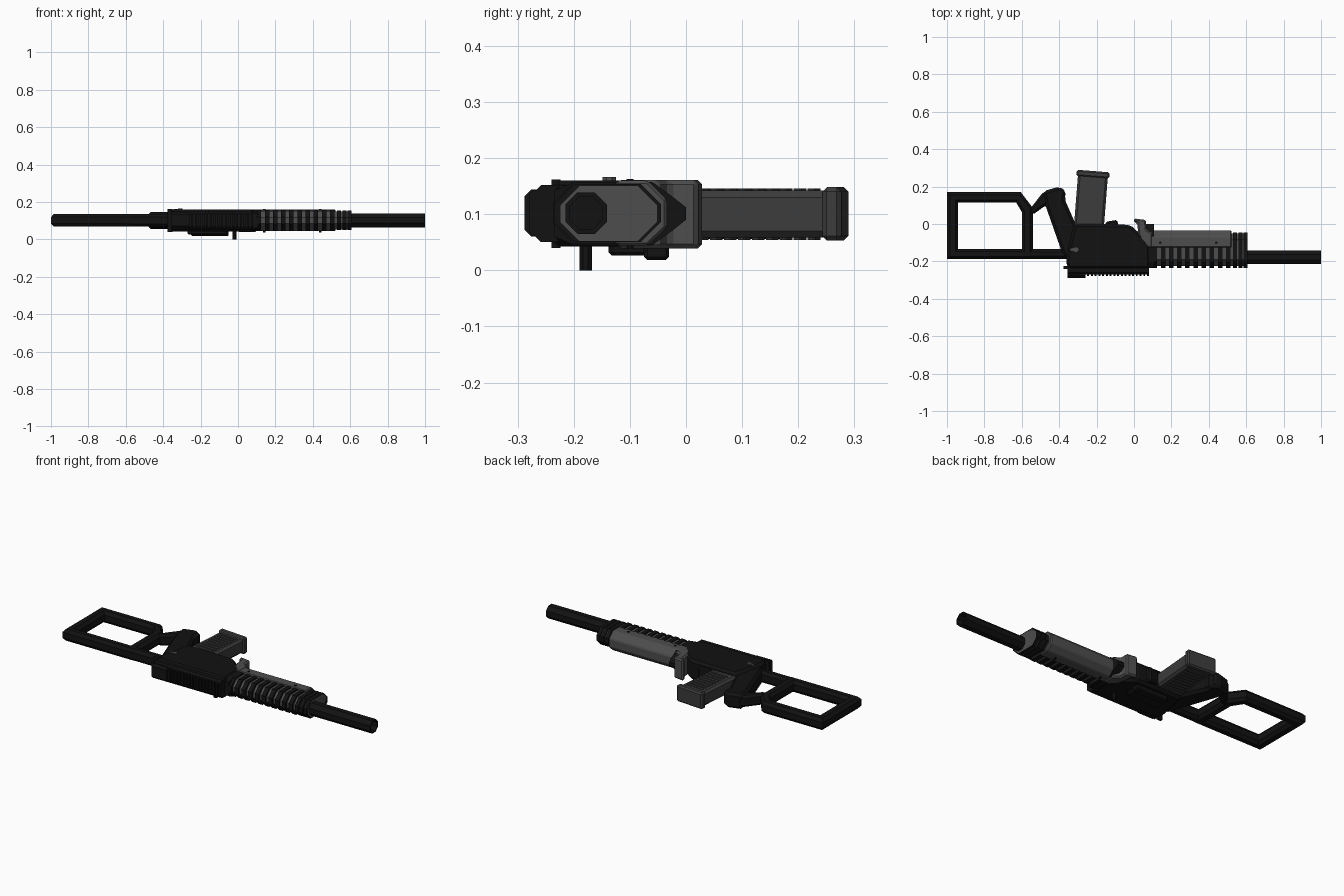
import bpy, bmesh, math
from mathutils import Vector, Matrix

if "Cube" in bpy.data.objects:
    bpy.data.objects.remove(bpy.data.objects["Cube"])


def material(name, v):
    m = bpy.data.materials.new(name)
    m.diffuse_color = (v, v, v, 1)
    m.use_nodes = True
    m.node_tree.nodes["Principled BSDF"].inputs["Base Color"].default_value = m.diffuse_color
    return m


DARK = material("dark_metal", 0.006)
GREY = material("grey_polymer", 0.075)
MAG = material("magazine_grey", 0.045)


def finish(name, bm, mat, bevel=0.0):
    bmesh.ops.recalc_face_normals(bm, faces=bm.faces[:])
    me = bpy.data.meshes.new(name)
    bm.to_mesh(me)
    bm.free()
    ob = bpy.data.objects.new(name, me)
    bpy.context.collection.objects.link(ob)
    me.materials.append(mat)
    if bevel:
        b = ob.modifiers.new("chamfer", 'BEVEL')
        b.width, b.segments, b.limit_method = bevel, 1, 'ANGLE'
    return ob


def add_prism(bm, pts, a, b, axis='z'):
    place = (lambda p, t: (p[0], p[1], t)) if axis == 'z' else (lambda p, t: (t, p[0], p[1]))
    lo = [bm.verts.new(place(p, a)) for p in pts]
    hi = [bm.verts.new(place(p, b)) for p in pts]
    bm.faces.new(lo)
    bm.faces.new(hi)
    for i in range(len(pts)):
        j = (i + 1) % len(pts)
        bm.faces.new((lo[i], lo[j], hi[j], hi[i]))


def prism(name, pts, a, b, mat, axis='z', bevel=0.0):
    bm = bmesh.new()
    add_prism(bm, pts, a, b, axis)
    return finish(name, bm, mat, bevel)


def rect(x0, x1, y0, y1):
    return [(x0, y0), (x1, y0), (x1, y1), (x0, y1)]


def chamfered(y0, y1, z0, z1, c):
    return [(y0 + c, z0), (y1 - c, z0), (y1, z0 + c), (y1, z1 - c),
            (y1 - c, z1), (y0 + c, z1), (y0, z1 - c), (y0, z0 + c)]


def circle(cx, cy, r, n=8):
    return [(cx + r * math.cos(2 * math.pi * (i + .5) / n),
             cy + r * math.sin(2 * math.pi * (i + .5) / n)) for i in range(n)]


Z = 0.1

# Barrel: octagonal tube with a recessed bore
bm = bmesh.new()
rings = [[bm.verts.new((x, *p)) for p in circle(-0.178, Z + .002, r)]
         for x, r in [(0.5, .04), (1.0, .04), (1.0, .031), (0.9, .031)]]
for r0, r1 in zip(rings, rings[1:]):
    for i in range(8):
        bm.faces.new((r0[i], r0[(i + 1) % 8], r1[(i + 1) % 8], r1[i]))
bm.faces.new(rings[0])
bm.faces.new(rings[-1])
finish("barrel", bm, DARK)

# Skeleton stock: octagonal section swept between outer and inner outlines
outer = [(-1, -.187), (-1, .17), (-.605, .17), (-.54, .085), (-.54, -.187)]
inner = [(-.94, -.135), (-.94, .115), (-.63, .115), (-.6, .065), (-.6, -.135)]
section = chamfered(0, 1, -1, 1, 0.0)
section = [(.25, -1), (.75, -1), (1, -.5), (1, .5), (.75, 1), (.25, 1), (0, .5), (0, -.5)]
bm = bmesh.new()
loops = []
for o, n in zip(outer, inner):
    o, n = Vector(o), Vector(n)
    loops.append([bm.verts.new((*o.lerp(n, t), Z + .002 + s * .034)) for t, s in section])
for i in range(5):
    a, b = loops[i], loops[(i + 1) % 5]
    for k in range(8):
        bm.faces.new((a[k], a[(k + 1) % 8], b[(k + 1) % 8], b[k]))
finish("stock_frame", bm, DARK)
prism("stock_top_bar", chamfered(-.187, -.135, .068, .136, .015), -.58, -.3, DARK, 'x')
prism("stock_arm", [(-.575, .055), (-.485, .172), (-.42, .185), (-.44, .1), (-.475, .098), (-.54, .05)],
      .068, .134, DARK, bevel=.012)

# Pistol grip
prism("grip", [(-.485, .175), (-.40, .2), (-.362, .175), (-.372, .135), (-.29, -.05),
               (-.3, -.18), (-.375, -.18), (-.472, .095)], .056, .146, DARK, bevel=.015)

# Receiver: lower body, upper body, rear sight block and toothed rail
prism("receiver_body", [(-.35, -.24), (-.365, -.2), (-.335, -.06), (-.318, 0), (-.16, 0),
                        (-.02, -.005), (.03, -.05), (.085, -.09), (.085, -.24)],
      .042, .16, DARK, bevel=.014)
prism("receiver_top", chamfered(-.27, -.2, .05, .152, .012), -.355, .08, DARK, 'x')
prism("rear_block", chamfered(-.288, -.25, .06, .144, .012), -.355, -.26, DARK, 'x')
bm = bmesh.new()
for i in range(17):
    x = -.25 + i * .02
    add_prism(bm, chamfered(-.279, -.26, .062, .142, .006), x, x + .01, 'x')
finish("rail_teeth", bm, DARK)
prism("rear_crossbar", rect(-.378, -.35, -.24, -.224), .04, .162, DARK)
prism("trigger_bump", [(-.16, -.02), (-.15, .012), (-.09, .022), (-.08, -.02)], .06, .142, DARK, bevel=.008)
prism("front_collar", [(-.235, .06), (-.2, .045), (-.06, .045), (-.025, .07), (0, .09), (0, .112),
                       (-.025, .132), (-.06, .157), (-.2, .157), (-.235, .142)], .065, .108, DARK, 'x')

# Side cover, charging handle and selector
prism("side_cover", chamfered(-.27, -.06, -.138, -.04, .015), .026, .06, DARK, bevel=.006)
prism("side_cover_lip", rect(-.25, -.05, -.075, -.03), .018, .06, DARK, bevel=.006)
prism("charging_handle", circle(-.018, -.179, .012), 0, .06, DARK)
bm = bmesh.new()
add_prism(bm, circle(-.31, -.137, .013), .15, .166)
add_prism(bm, [(-.345, -.141), (-.31, -.148), (-.31, -.126), (-.345, -.133)], .15, .164)
finish("selector_lever", bm, GREY)

# Handguard: grey core, dark ribs, front collars
prism("handguard_core", chamfered(-.224, -.052, .052, .15, .034), .08, .607, GREY, 'x')
bm = bmesh.new()
for i in range(10):
    x = .1 + i * .0435
    add_prism(bm, chamfered(-.236, -.06, .047, .157, .036), x, x + .024, 'x')
finish("handguard_ribs", bm, DARK)
bm = bmesh.new()
for i in range(3):
    x = .53 + i * .028
    add_prism(bm, chamfered(-.235, -.045, .05, .154, .036), x, x + .021, 'x')
finish("front_rings", bm, DARK)

# Grey lower guard with hand stop and screws
guard = [(-.125, .044), (-.068, .044), (-.034, .076), (-.034, .126), (-.068, .16), (-.125, .16)]
prism("lower_guard", guard, .07, .522, GREY, 'x', bevel=.005)
prism("hand_stop", [(0, .03), (.065, .021), (.066, -.03), (.1, -.05), (.1, -.124), (.07, -.122),
                    (.035, -.085), (.022, -.05), (.018, .004), (0, .008)],
      .039, .161, GREY, bevel=.008)
bm = bmesh.new()
for x in (.14, .44):
    add_prism(bm, circle(x, -.1, .007), .038, .163)
finish("guard_screws", bm, DARK)

# Magazine: tilted body, base cap and raised side ribs
tilt = Matrix.Translation((-.24, 0, 0)) @ Matrix.Rotation(math.radians(-4.5), 4, 'Z')
parts = [prism("magazine_body", rect(-.08, .08, -.03, .275), .058, .142, MAG, bevel=.012),
         prism("magazine_cap", rect(-.088, .088, .25, .284), .053, .148, MAG, bevel=.008)]
bm = bmesh.new()
for i in range(9):
    y = .022 + i * .025
    for z0, z1 in ((.054, .07), (.13, .146)):
        add_prism(bm, chamfered(-.055, .06, y, y + .014, .004), z0, z1)
parts.append(finish("magazine_ribs", bm, MAG))
for ob in parts:
    ob.matrix_world = tilt
